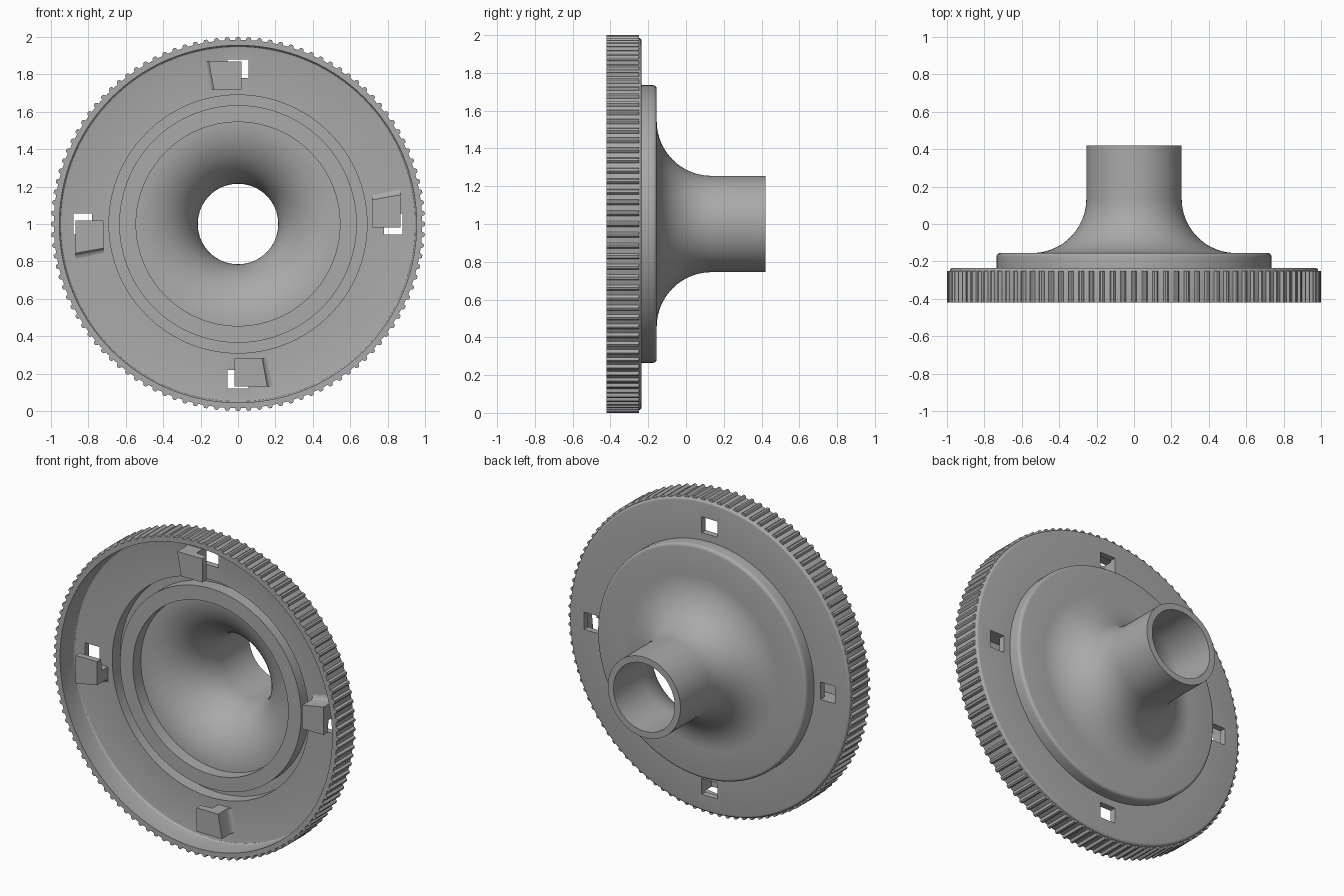
import bpy, bmesh
from math import pi, sin, cos, radians
from mathutils import Matrix, Vector

cube = bpy.data.objects.get("Cube")
if cube:
    bpy.data.objects.remove(cube, do_unlink=True)

CENTRE = Vector((0, 0, 1))
FRONT, FLOOR, BACK, STEP, END = -0.42, -0.275, -0.235, -0.155, 0.42
RIBS = 108

grey = bpy.data.materials.new("plain grey")
grey.use_nodes = True
colour = (0.4, 0.4, 0.4, 1)
grey.diffuse_color = colour
grey.node_tree.nodes["Principled BSDF"].inputs["Base Color"].default_value = colour


def finish(bm, name):
    bmesh.ops.recalc_face_normals(bm, faces=bm.faces)
    mesh = bpy.data.meshes.new(name)
    bm.to_mesh(mesh)
    bm.free()
    mesh.materials.append(grey)
    obj = bpy.data.objects.new(name, mesh)
    bpy.context.collection.objects.link(obj)
    return obj


def activate(obj):
    bpy.ops.object.select_all(action='DESELECT')
    obj.select_set(True)
    bpy.context.view_layer.objects.active = obj


def smooth(obj, angle=30):
    activate(obj)
    bpy.ops.object.shade_smooth_by_angle(angle=radians(angle))


def arc(r, y, radius, start, end, steps):
    """Points (radius from axis, y) along a circular arc, in degrees."""
    angles = [radians(start + (end - start) * i / steps) for i in range(steps + 1)]
    return [(r + radius * cos(a), y + radius * sin(a)) for a in angles]


def prism(bm, outline, offset):
    """Closed solid from an outline of points, swept by an offset."""
    face = bm.faces.new([bm.verts.new(p) for p in outline])
    new = bmesh.ops.extrude_face_region(bm, geom=[face], use_keep_orig=True)["geom"]
    bmesh.ops.translate(bm, vec=offset, verts=[v for v in new if isinstance(v, bmesh.types.BMVert)])


def quarter_turn(i):
    return Matrix.Translation(CENTRE) @ Matrix.Rotation(i * pi / 2, 4, 'Y')


# Flanged body: one closed profile turned around the y axis
profile = [(0.955, FRONT), (0.985, FRONT)]
profile += arc(0.97, BACK - 0.015, 0.015, 0, 90, 4)
profile += [(0.735, BACK)]
profile += arc(0.715, STEP - 0.02, 0.02, 0, 90, 4)
profile += arc(0.545, 0.135, 0.29, 270, 180, 20)
profile += [(0.255, END), (0.215, END)]
profile += arc(0.545, 0.135, 0.33, 180, 270, 20)
profile += [(0.545, FLOOR), (0.635, FLOOR), (0.635, STEP - 0.04), (0.69, STEP - 0.04), (0.69, FLOOR)]
profile += arc(0.94, FLOOR - 0.015, 0.015, 90, 0, 3)

bm = bmesh.new()
loop = [bm.verts.new((r, y, 1)) for r, y in profile]
edges = [bm.edges.new((a, b)) for a, b in zip(loop, loop[1:] + loop[:1])]
bmesh.ops.spin(bm, geom=loop + edges, cent=CENTRE, axis=(0, 1, 0), angle=2 * pi, steps=144)
bmesh.ops.remove_doubles(bm, verts=bm.verts, dist=1e-5)
body = finish(bm, "flanged_body")

# Four windows through the flange
bm = bmesh.new()
for i in range(4):
    box = Matrix.Translation((0, (FLOOR + BACK) / 2, 0.83)) @ Matrix.Diagonal((0.11, 0.1, 0.1, 1))
    bmesh.ops.create_cube(bm, size=1, matrix=quarter_turn(i) @ box)
cutter = finish(bm, "window_cutter")
cutter.hide_render = True
activate(body)
cut = body.modifiers.new("windows", 'BOOLEAN')
cut.operation = 'DIFFERENCE'
cut.solver = 'EXACT'
cut.object = cutter
bpy.ops.object.modifier_apply(modifier=cut.name)
bpy.data.objects.remove(cutter, do_unlink=True)
smooth(body)

# Grip ribs around the rim
bm = bmesh.new()
for i in range(RIBS):
    a = 2 * pi * i / RIBS
    section = [(-0.016, 0.98), (-0.012, 0.994), (-0.006, 1), (0.006, 1), (0.012, 0.994), (0.016, 0.98)]
    turn = Matrix.Translation(CENTRE) @ Matrix.Rotation(a, 4, 'Y')
    prism(bm, [turn @ Vector((t, FRONT, r)) for t, r in section], (0, BACK - 0.015 - FRONT, 0))
smooth(finish(bm, "grip_ribs"), 40)

# Four hooked clips standing in front of the windows
INNER, OUTER, TOP = 0.72, 0.87, -0.385
hook = [(-0.055, FLOOR + 0.01), (-0.055, -0.335), (0.02, -0.345), (0.02, TOP), (-0.13, TOP)]
root = [(-0.13 - 0.025 * (1 - cos(a)), FLOOR - 0.025 * (1 - sin(a)))
        for a in [radians(d) for d in (0, 30, 60, 90)]]
section = hook + root + [(-0.155, FLOOR + 0.01)]
bm = bmesh.new()
for i in range(4):
    rings = []
    for r in (INNER, OUTER):
        # The root side follows a radial line, the hook side stays straight
        spread = r / INNER
        points = [(t * spread if t < -0.1 else t, y, r) for t, y in section]
        rings.append([bm.verts.new(quarter_turn(i) @ Vector(p)) for p in points])
    inner, outer = rings
    n = len(section)
    for k in range(n):
        j = (k + 1) % n
        bm.faces.new((inner[k], inner[j], outer[j], outer[k]))
    bm.faces.new(inner)
    bm.faces.new(outer)
smooth(finish(bm, "hook_clips"), 35)
